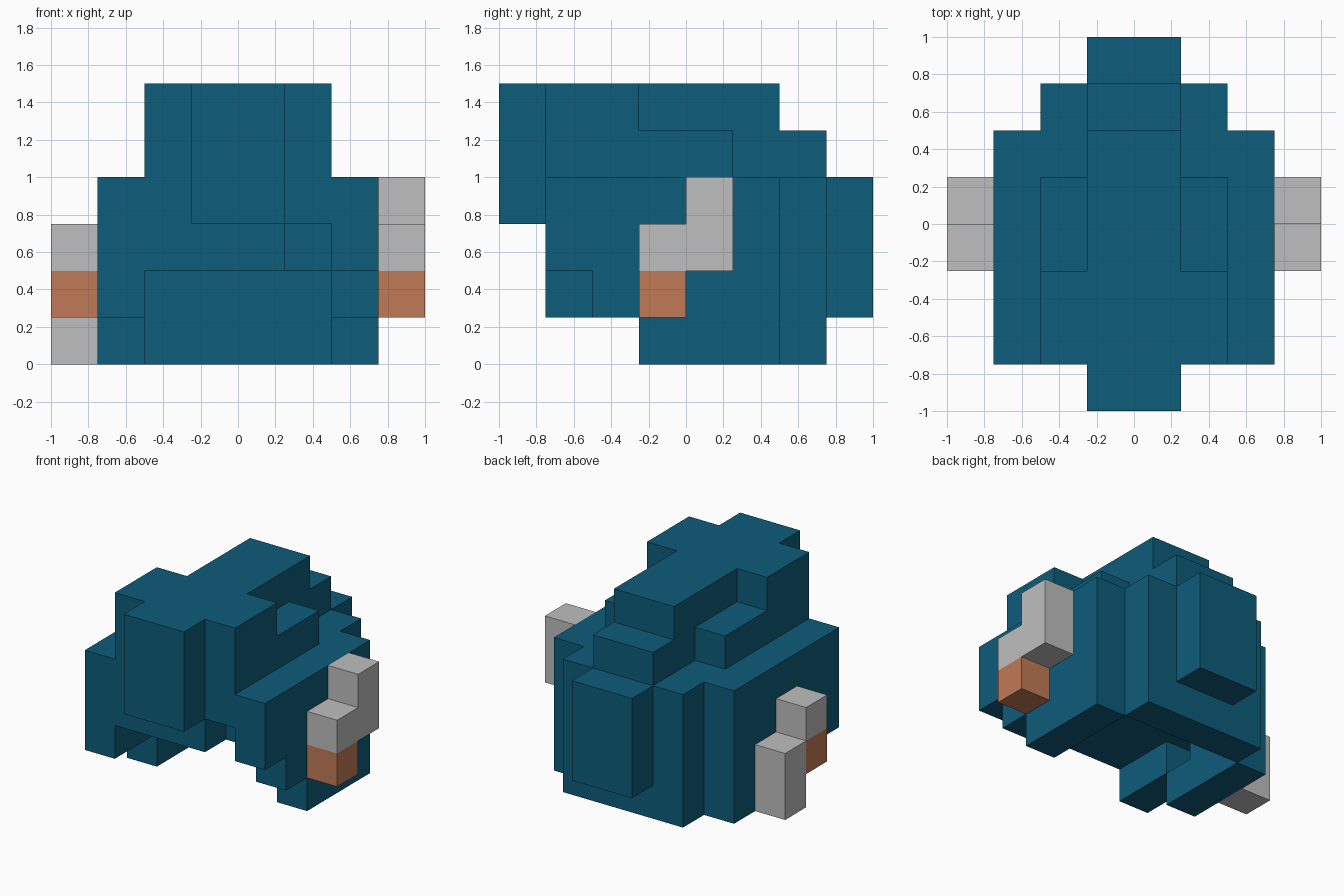
import bpy, bmesh, math
from mathutils import Vector

if "Cube" in bpy.data.objects:
    bpy.data.objects.remove(bpy.data.objects["Cube"], do_unlink=True)

U = 0.25  # edge length of one block


def material(name, rgb):
    m = bpy.data.materials.new(name)
    m.use_nodes = True
    col = (*rgb, 1.0)
    m.diffuse_color = col
    bsdf = next(n for n in m.node_tree.nodes if n.type == 'BSDF_PRINCIPLED')
    bsdf.inputs["Base Color"].default_value = col
    bsdf.inputs["Roughness"].default_value = 0.8
    return m


TEAL = material("deep teal", (0.004, 0.107, 0.195))
GREY = material("light grey", (0.52, 0.52, 0.52))
ORANGE = material("terracotta orange", (0.533, 0.195, 0.093))


def cells(box):
    """All block cells in a box given as x0, x1, y0, y1, z0, z1."""
    x0, x1, y0, y1, z0, z1 = box
    return {(x, y, z) for x in range(x0, x1) for y in range(y0, y1) for z in range(z0, z1)}


def mirror(box):
    return (-box[1], -box[0], *box[2:])


def block_part(name, mat, boxes, cuts=()):
    """Merge boxes into one clean outer surface, minus the cuts."""
    solid = set().union(*map(cells, boxes)) - set().union(*map(cells, cuts))
    bm = bmesh.new()
    for c in solid:
        centre = Vector(c) + Vector((0.5, 0.5, 0.5))
        for axis in range(3):
            for s in (-1, 1):
                n = Vector((0, 0, 0))
                n[axis] = s
                if tuple(int(a + b) for a, b in zip(c, n)) in solid:
                    continue
                u = Vector((0, 0, 0))
                u[(axis + 1) % 3] = 0.5
                v = n.cross(u)
                mid = centre + n * 0.5
                bm.faces.new([bm.verts.new((mid + p) * U)
                              for p in (-u - v, u - v, u + v, -u + v)])
    bmesh.ops.remove_doubles(bm, verts=bm.verts, dist=0.001)
    bmesh.ops.dissolve_limit(bm, angle_limit=math.radians(1),
                             verts=bm.verts, edges=bm.edges)
    me = bpy.data.meshes.new(name)
    bm.to_mesh(me)
    bm.free()
    me.materials.append(mat)
    ob = bpy.data.objects.new(name, me)
    bpy.context.collection.objects.link(ob)
    return ob


# Body: wide hull, stepped crown, back wall and uneven side skirts
hand_socket = (2, 3, -1, 0, 1, 2)
block_part("body", TEAL, [
    (-3, 3, -3, 2, 2, 4),     # hull
    (-2, 2, 2, 3, 0, 4),      # back wall
    (-1, 1, -3, 2, 4, 6),     # crown ridge
    (-2, 2, -3, -1, 4, 6),    # brow
    (-2, 2, -1, 1, 4, 5),     # crown ledges
    (-1, 1, 2, 3, 4, 5),      # rear step
    (-3, -2, -3, 2, 1, 2),    # side skirt on -x
    (2, 3, -2, 2, 1, 2),      # shorter side skirt on +x
    (-3, -2, -1, 2, 0, 1),    # skirt feet
    (2, 3, -1, 2, 0, 1),
], cuts=[(1, 2, -3, -2, 2, 3), hand_socket, mirror(hand_socket)])

# Snout and back pack
block_part("snout", TEAL, [(-1, 1, -4, -3, 3, 6)])
block_part("back_pack", TEAL, [(-1, 1, 3, 4, 1, 4)])

# Arms: one raised behind, one lowered behind
forearm = (3, 4, -1, 0, 2, 3)
block_part("left_arm", GREY, [forearm, (3, 4, 0, 1, 2, 4)])
block_part("right_arm", GREY, [mirror(forearm), (-4, -3, 0, 1, 0, 2)])

# Hands
hand = (3, 4, -1, 0, 1, 2)
block_part("left_hand", ORANGE, [hand])
block_part("right_hand", ORANGE, [mirror(hand)])
